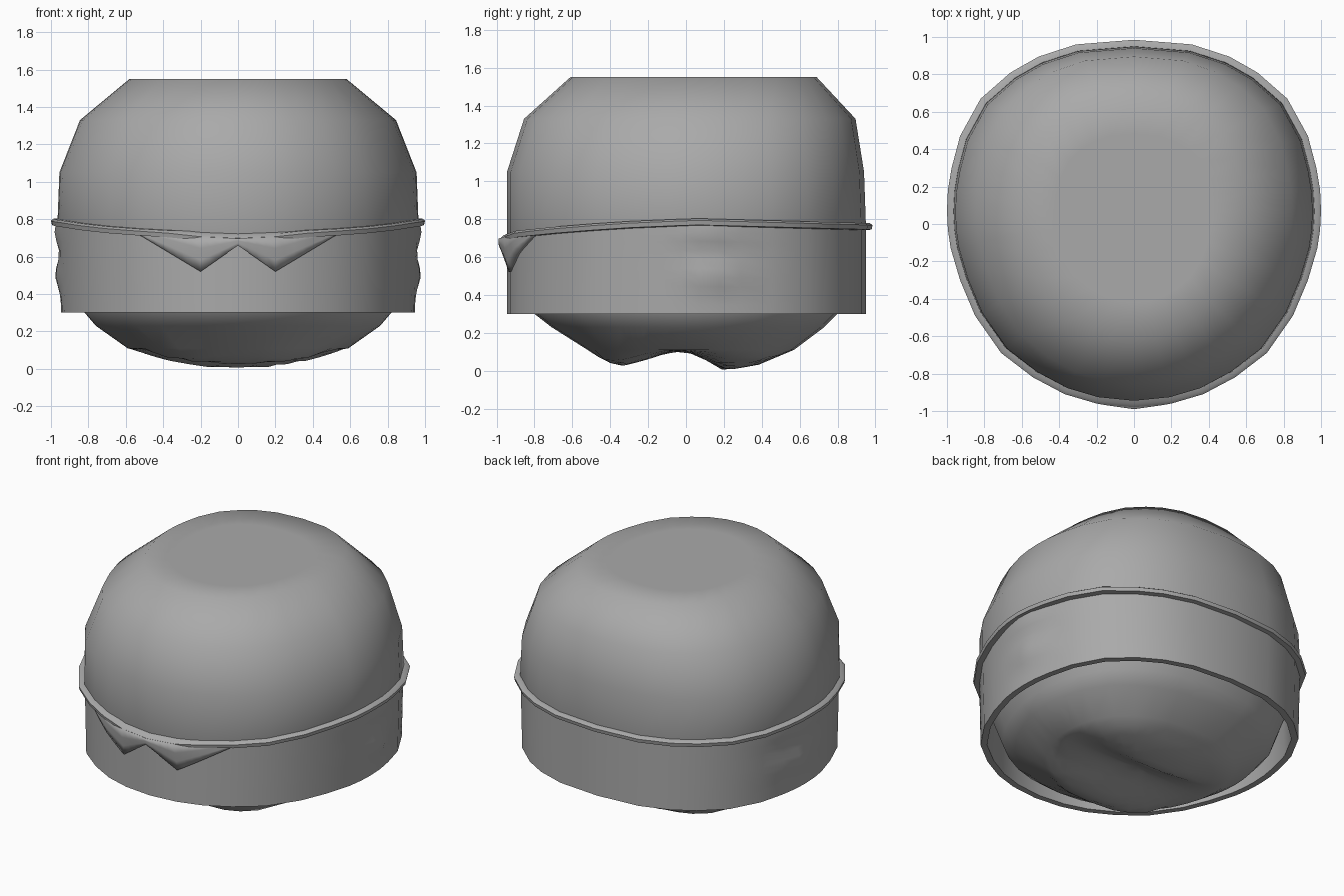
import bpy, bmesh, math

if "Cube" in bpy.data.objects:
    bpy.data.objects.remove(bpy.data.objects["Cube"])

grey = bpy.data.materials.new("plain grey")
grey.diffuse_color = (0.4, 0.4, 0.4, 1)
grey.use_nodes = True
grey.node_tree.nodes["Principled BSDF"].inputs["Base Color"].default_value = grey.diffuse_color

# Right half of the plan outline, back to front
HALF = [(0, .985), (.31, .96), (.51, .895), (.66, .81), (.82, .67), (.93, .47),
        (.975, .3), (.995, .18), (1, .07), (.995, -.03), (.98, -.13), (.93, -.3),
        (.85, -.49), (.71, -.69), (.54, -.82), (.37, -.91), (.2, -.96), (0, -.98)]
OUTLINE = HALF + [(-x, y) for x, y in HALF[-2:0:-1]]


def interp(pts, v):
    if v <= pts[0][0]:
        return pts[0][1]
    for (a, p), (b, q) in zip(pts, pts[1:]):
        if v <= b:
            return p + (q - p) * (v - a) / (b - a)
    return pts[-1][1]


def rim_z(y):
    return interp([(-.98, .705), (-.9, .735), (-.6, .765), (-.3, .785),
                   (.05, .80), (.97, .775)], y)


def ring(half_x, front, back, z):
    """Outline scaled to a half width and y range; z is a number or a rule."""
    out = []
    for px, py in OUTLINE:
        x = px * half_x
        y = front + (back - front) * (py + .98) / 1.965
        out.append((x, y, z(x, y) if callable(z) else z))
    return out


def make(name, verts, faces, angle):
    me = bpy.data.meshes.new(name)
    me.from_pydata(verts, [], faces)
    bm = bmesh.new()
    bm.from_mesh(me)
    bmesh.ops.recalc_face_normals(bm, faces=bm.faces)
    bm.to_mesh(me)
    bm.free()
    me.materials.append(grey)
    ob = bpy.data.objects.new(name, me)
    bpy.context.collection.objects.link(ob)
    bpy.ops.object.select_all(action='DESELECT')
    ob.select_set(True)
    bpy.context.view_layer.objects.active = ob
    bpy.ops.object.shade_smooth_by_angle(angle=math.radians(angle))
    return ob


def loft(name, rings, angle, loop=False, ends=()):
    """Skin the rings; loop joins last to first, ends are two cap centres."""
    n, verts, faces = len(OUTLINE), [], []
    for r in rings:
        verts += r
    m = len(rings)
    for k in range(m if loop else m - 1):
        a, b = k * n, (k + 1) % m * n
        for i in range(n):
            j = (i + 1) % n
            faces.append((a + i, a + j, b + j, b + i))
    for k, c in zip((0, m - 1), ends):
        verts.append(c)
        for i in range(n):
            faces.append((k * n + i, k * n + (i + 1) % n, len(verts) - 1))
    return make(name, verts, faces, angle)


# Head: flat-topped dome above, rounded underside with a cross groove below
def under_z(x, y):
    f = interp([(-.52, .11), (-.42, .045), (-.33, .025), (-.2, .06), (-.08, .1),
                (0, .1), (.08, .07), (.2, 0), (.38, .03), (.57, .11)], y)
    return .11 - (.11 - f) * max(0, 1 - (x / .59) ** 2)


head = [ring(.42, -.42, .48, 1.55), ring(.58, -.61, .69, 1.55),
        ring(.845, -.855, .895, 1.33), ring(.955, -.945, .94, 1.05),
        ring(.965, -.945, .95, lambda x, y: rim_z(y) - .01),
        ring(.885, -.88, .885, .5), ring(.82, -.8, .8, .3),
        ring(.76, -.71, .73, .23), ring(.59, -.52, .57, .11)]
for s in (.9, .78, .66, .54, .42, .3, .15):
    head.append(ring(.59 * s, .025 - .545 * s, .025 + .545 * s, under_z))
loft("head", head, 60, ends=((0, .03, 1.55), (0, .025, under_z(0, .025))))


# Band: open cuff around the head, dented at each side
def band_ring(t):
    pts = ring(.945 + .015 * t, -.945, .95, lambda x, y: .3 + (rim_z(y) - .32) * t)
    out = []
    for x, y, z in pts:
        if abs(x) > .8:
            dent = -.035 * math.exp(-((y - .14) / .1) ** 2 - ((z - .5) / .08) ** 2)
            flare = .025 * math.exp(-((y - .12) / .15) ** 2 - ((z - .73) / .07) ** 2)
            x += math.copysign(dent + flare, x)
        out.append((x, y, z))
    return out


band = [ring(.89, -.89, .9, .62), ring(.905, -.905, .91, .3)]
band += [band_ring(k / 10) for k in range(11)]
loft("band", band, 40)

# Rim: thin lip that dips at the front
loft("rim", [ring(.95, -.93, .94, lambda x, y: rim_z(y) + .004),
             ring(.985, -.965, .97, lambda x, y: rim_z(y) + .004),
             ring(1.0, -.98, .985, lambda x, y: rim_z(y) - .006),
             ring(.995, -.975, .98, lambda x, y: rim_z(y) - .03),
             ring(.95, -.93, .94, lambda x, y: rim_z(y) - .035)], 35, loop=True)

# Front flap: two folded points hanging from the rim
front_y = sorted((x * .955, y * .945 / .98) for x, y in OUTLINE if y < -.6)
rows, cols, verts, faces = 4, 23, [], []
for i in range(cols):
    x = -.55 + 1.1 * i / (cols - 1)
    y0 = interp(front_y, x)
    top = rim_z(y0 * 1.035) - .008
    low = min(top - .01, interp([(0, .66), (.2, .52), (.55, .73)], abs(x)))
    for r in range(rows):
        z = top + (low - top) * r / (rows - 1)
        out = .012 + .033 * min(1, max(0, (z - .52) / .15)) * (1 - abs(x) / .8)
        verts.append((x, y0 - out, z))
for i in range(cols - 1):
    for r in range(rows - 1):
        a = i * rows + r
        faces.append((a, a + 1, a + rows + 1, a + rows))
flap = make("front_flap", verts, faces, 40)
solid = flap.modifiers.new("thickness", 'SOLIDIFY')
solid.thickness = .03
solid.offset = -1 if flap.data.polygons[0].normal.y < 0 else 1
